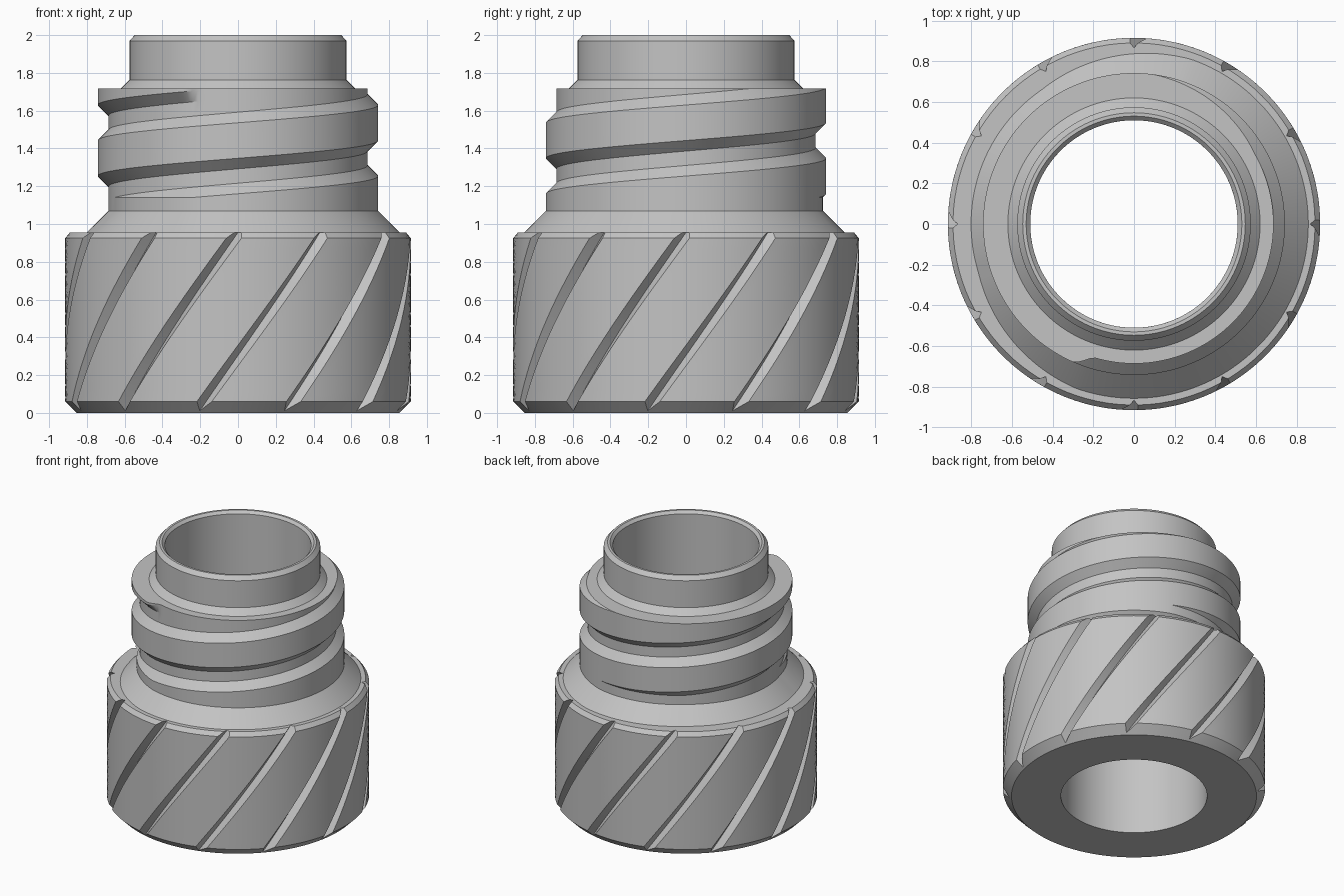
import bpy
import bmesh
from math import sin, cos, radians, tau

cube = bpy.data.objects.get("Cube")
if cube:
    bpy.data.objects.remove(cube, do_unlink=True)

# One plain grey for everything
grey = bpy.data.materials.new("grey_plastic")
grey.use_nodes = True
COLOUR = (0.55, 0.55, 0.55, 1)
grey.diffuse_color = COLOUR
grey.node_tree.nodes["Principled BSDF"].inputs["Base Color"].default_value = COLOUR


def skin(name, columns):
    """Skin neighbouring columns of (angle, radius, height); angle 0 is the front."""
    bm = bmesh.new()
    grid = [[bm.verts.new((r * sin(a), -r * cos(a), z)) for a, r, z in col]
            for col in columns]
    for c0, c1 in zip(grid, grid[1:]):
        for j in range(len(c0) - 1):
            bm.faces.new((c0[j], c1[j], c1[j + 1], c0[j + 1]))
    bmesh.ops.remove_doubles(bm, verts=bm.verts, dist=1e-4)
    mesh = bpy.data.meshes.new(name)
    bm.to_mesh(mesh)
    bm.free()
    mesh.materials.append(grey)
    obj = bpy.data.objects.new(name, mesh)
    bpy.context.collection.objects.link(obj)
    bpy.ops.object.select_all(action='DESELECT')
    obj.select_set(True)
    bpy.context.view_layer.objects.active = obj
    bpy.ops.object.shade_smooth_by_angle(angle=radians(25))
    return obj


# Grip base: chamfered ring with twelve slanted V grooves
GRIP_R, GROOVE_R, GRIP_TOP = 0.915, 0.866, 0.955
GROOVES, FILL = 12, 8
HALF_GROOVE = 0.044
STEP = tau / GROOVES
TWIST = radians(44)

grip_profile = [(0.51, 0), (0.855, 0), (GROOVE_R, 0.011), (GRIP_R, 0.06)]
grip_profile += [(GRIP_R, 0.06 + 0.865 * i / 16) for i in range(1, 17)]
grip_profile += [(0.89, GRIP_TOP), (0.75, GRIP_TOP)]


def grip_column(index, k):
    col = []
    for r, z in grip_profile:
        # The groove narrows where the chamfer eats into it
        w = HALF_GROOVE * max(0, r - GROOVE_R) / (GRIP_R - GROOVE_R)
        offset = w + (STEP - 2 * w) * (k - 1) / FILL if k else 0
        angle = index * STEP + offset - TWIST * (1 - z / GRIP_TOP)
        col.append((angle, r if k else min(r, GROOVE_R), z))
    return col


columns = [grip_column(i, k) for i in range(GROOVES) for k in range(FILL + 2)]
columns.append(grip_column(GROOVES, 0))
skin("grip_base", columns)

# Threaded neck: helical ridge, conical foot, plain collar and bore
ROOT, DEPTH, PITCH = 0.686, 0.056, 0.376
CREST = PITCH / 2
LOW, HIGH = 1.14, 1.717
END_TURN = 2 - 17 / 360
RAMP = 6 / 360
SEGMENTS = 180


def crest_top(turn):
    return 1.16 + PITCH * turn


def neck_radius(turn, z):
    height = 0
    for n in range(-2, 4):
        t = turn + n
        top = crest_top(t)
        ridge = min(z - (top - CREST - DEPTH), top + DEPTH - z, DEPTH)
        fade = min(1, max(0, (END_TURN - t) / RAMP))
        height = max(height, ridge * fade)
    return ROOT + height


def neck_column(turn):
    foot = neck_radius(turn, LOW)
    col = [(foot + 0.115, GRIP_TOP), (foot, 1.07), (foot, LOW)]
    # Rows follow the ridge edges so that they stay crisp
    for n in range(-1, 3):
        for off in (-CREST - DEPTH, -CREST, 0, DEPTH):
            z = min(HIGH, max(LOW, crest_top(turn + n) + off))
            col.append((neck_radius(turn, z), z))
    col.append((neck_radius(turn, HIGH), HIGH))
    col += [(0.62, HIGH), (0.574, 1.763), (0.574, 1.97), (0.547, 2),
            (0.53, 2), (0.51, 1.98), (0.51, 0)]
    return [(turn * tau, r, z) for r, z in col]


skin("threaded_neck", [neck_column(i / SEGMENTS) for i in range(SEGMENTS + 1)])
